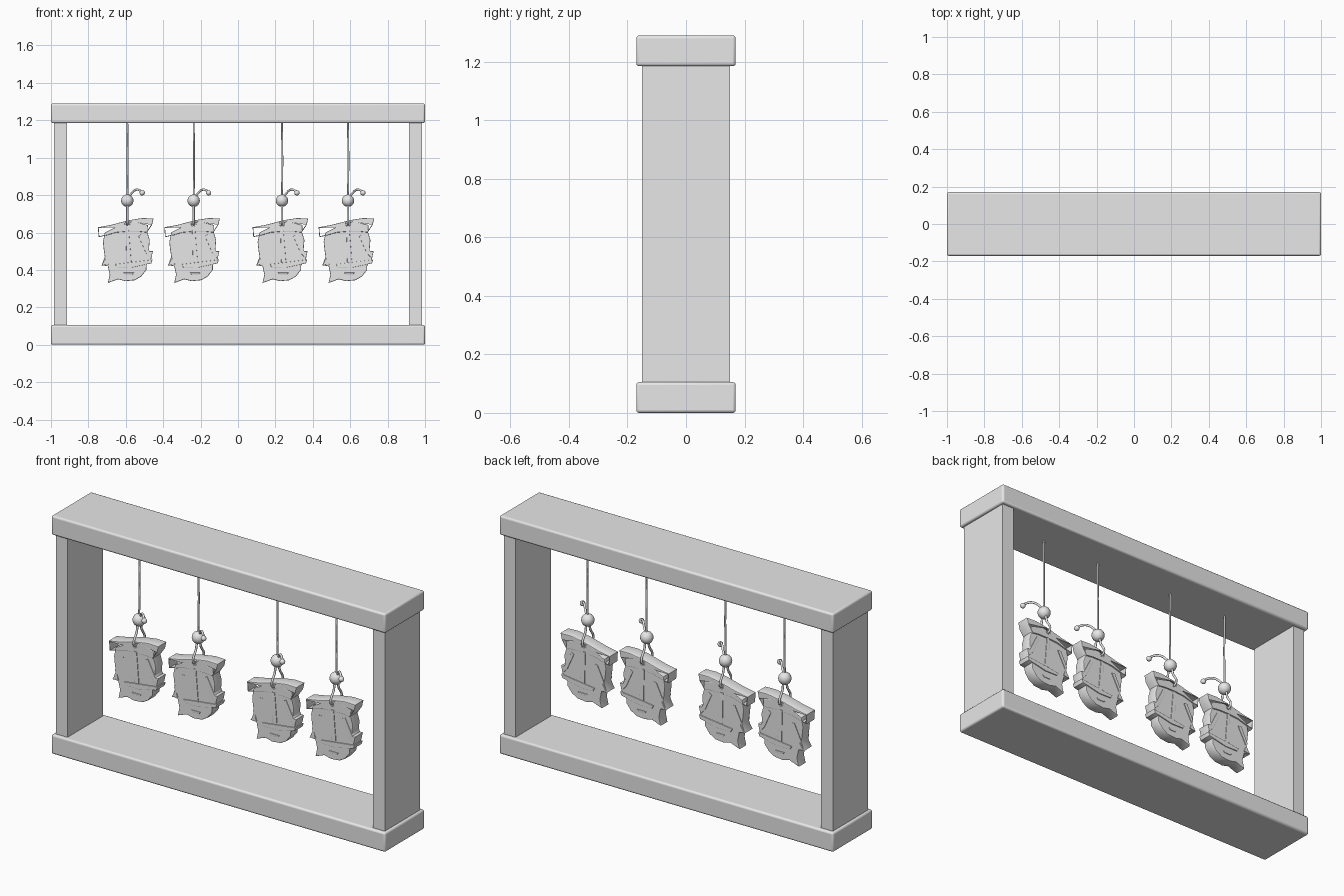
import bpy
import math

cube = bpy.data.objects.get("Cube")
if cube:
    bpy.data.objects.remove(cube, do_unlink=True)

grey = bpy.data.materials.new("plain grey")
grey.use_nodes = True
grey.diffuse_color = (0.8, 0.8, 0.8, 1)
grey.node_tree.nodes["Principled BSDF"].inputs["Base Color"].default_value = grey.diffuse_color


def smooth(ob, angle=35):
    bpy.ops.object.select_all(action="DESELECT")
    ob.select_set(True)
    bpy.context.view_layer.objects.active = ob
    bpy.ops.object.shade_smooth_by_angle(angle=math.radians(angle))


def box(name, size, location, bevel):
    bpy.ops.mesh.primitive_cube_add(size=1, location=location)
    ob = bpy.context.object
    ob.name = name
    ob.scale = size
    bpy.ops.object.transform_apply(location=False, rotation=False, scale=True)
    ob.data.materials.append(grey)
    if bevel:
        mod = ob.modifiers.new("rounded edges", "BEVEL")
        mod.width = bevel
        mod.segments = 3
        smooth(ob)
    return ob


def ball(name, radius, location):
    bpy.ops.mesh.primitive_uv_sphere_add(segments=20, ring_count=12, radius=radius, location=location)
    ob = bpy.context.object
    ob.name = name
    ob.data.materials.append(grey)
    smooth(ob, 60)
    return ob


def curve_mesh(name, curve):
    """Turn a curve into a mesh object."""
    temp = bpy.data.objects.new("temporary_curve", curve)
    bpy.context.collection.objects.link(temp)
    deps = bpy.context.evaluated_depsgraph_get()
    mesh = bpy.data.meshes.new_from_object(temp.evaluated_get(deps))
    bpy.data.objects.remove(temp, do_unlink=True)
    mesh.materials.clear()
    mesh.materials.append(grey)
    ob = bpy.data.objects.new(name, mesh)
    bpy.context.collection.objects.link(ob)
    return ob


def plate(name, outline, half, hole=None, bevel=0.004):
    """Upright flat plate from an (x, z) outline, with an optional round hole."""
    curve = bpy.data.curves.new(name, "CURVE")
    curve.dimensions = "2D"
    curve.fill_mode = "BOTH"
    curve.extrude = half - bevel
    curve.bevel_depth = bevel
    curve.bevel_resolution = 1
    curve.offset = -bevel
    loops = [outline]
    if hole:
        x, z, r = hole
        turns = [math.tau * i / 12 for i in range(12)]
        loops.append([(x + r * math.cos(t), z + r * math.sin(t)) for t in turns])
    for loop in loops:
        spline = curve.splines.new("POLY")
        spline.points.add(len(loop) - 1)
        for point, (x, z) in zip(spline.points, loop):
            point.co = (x, z, 0, 1)
        spline.use_cyclic_u = True
    ob = curve_mesh(name, curve)
    ob.rotation_euler.x = math.pi / 2
    smooth(ob)
    return ob


def cord(name, points, radius, cyclic=False):
    curve = bpy.data.curves.new(name, "CURVE")
    curve.dimensions = "3D"
    curve.bevel_depth = radius
    curve.bevel_resolution = 2
    curve.use_fill_caps = True
    spline = curve.splines.new("BEZIER")
    spline.bezier_points.add(len(points) - 1)
    for point, co in zip(spline.bezier_points, points):
        point.co = co
        point.handle_left_type = point.handle_right_type = "AUTO"
    spline.use_cyclic_u = cyclic
    spline.resolution_u = 6
    ob = curve_mesh(name, curve)
    smooth(ob, 60)
    return ob


# Frame
box("bottom_beam", (2, 0.34, 0.105), (0, 0, 0.0525), 0.01)
box("top_beam", (2, 0.34, 0.105), (0, 0, 1.2375), 0.01)
for side, label in ((1, "left"), (-1, "right")):
    box(label + "_post", (0.07, 0.302, 1.1), (side * 0.95, 0, 0.645), 0)

# One hanging charm around x = 0
hole = (0, 0.645, 0.013)
body = [(-.12, .6), (-.04, .64), (.03, .66), (.11, .64), (.108, .6), (.12, .56),
        (.115, .5), (.137, .5), (.125, .445), (.104, .44), (.102, .4), (.075, .365),
        (.04, .345), (-.01, .34), (-.05, .35), (-.104, .33), (-.094, .375),
        (-.104, .42), (-.137, .425), (-.12, .47), (-.126, .51), (-.13, .55)]
banner = [(-.157, .628), (-.09, .64), (.01, .666), (.08, .677), (.14, .675),
          (.132, .64), (.105, .6), (.06, .605), (0, .605), (-.06, .6), (-.11, .585),
          (-.153, .575)]
sash = [(-.08, .56), (-.062, .56), (-.11, .47), (-.137, .425), (-.1, .43), (-.118, .48)]
stem = [(-.008, .61), (.008, .61), (.022, .44), (-.004, .44)]
bar = [(-.065, .43), (.135, .455), (.128, .435), (.02, .412), (-.055, .413)]
stub = [(-.02, .385), (.035, .385), (.028, .375), (-.012, .375)]
flap = [(.06, .58), (.075, .59), (.12, .5), (.137, .5), (.128, .46), (.1, .49)]

parts = [
    plate("charm_body", body, 0.031),
    plate("charm_banner", banner, 0.036, hole),
    plate("charm_sash", sash, 0.036, bevel=0.002),
    plate("charm_stem", stem, 0.034, bevel=0.002),
    plate("charm_bar", bar, 0.036, bevel=0.002),
    plate("charm_stub", stub, 0.034, bevel=0.002),
    plate("charm_flap", flap, 0.034, bevel=0.002),
    # Cord, loop through the charm, bead and loose end
    cord("hanging_cord", [(0, 0, 1.2), (0.002, 0, 0.98), (0, 0, 0.77)], 0.005),
    cord("cord_loop", [(0, 0, 0.755), (0, -0.022, 0.71), (0, -0.046, 0.655), (0, -0.03, 0.642),
                       (0, 0, 0.645), (0, 0.03, 0.642), (0, 0.046, 0.655), (0, 0.022, 0.71)],
         0.006, True),
    cord("loose_end", [(0, 0, 0.78), (0.022, -0.012, 0.808), (0.045, -0.035, 0.828),
                       (0.068, -0.058, 0.825), (0.08, -0.07, 0.813)], 0.006),
    ball("bead", 0.033, (0, 0, 0.77)),
    ball("end_knot", 0.014, (0.08, -0.07, 0.812)),
]

# Four charms along the frame
spots = (-0.592, -0.237, 0.235, 0.588)
for ob in parts:
    name = ob.name
    for i, x in enumerate(spots):
        item = ob if i == 0 else ob.copy()
        if i:
            bpy.context.collection.objects.link(item)
            item.location.x += x - spots[0]
        else:
            item.location.x += x
        item.name = f"{name}_{i + 1}"
